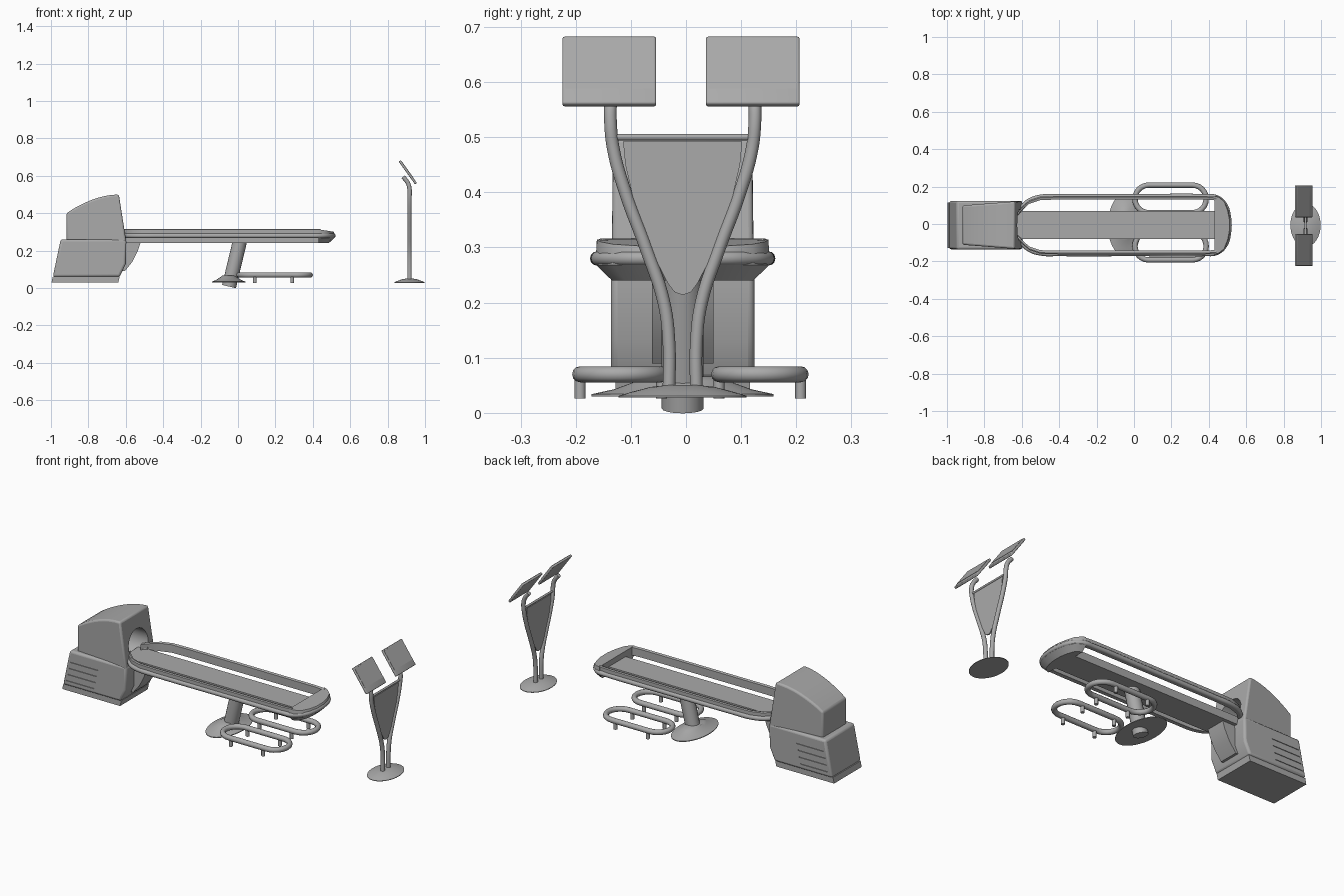
import bpy
import bmesh
from math import sin, cos, pi, radians, atan2
from mathutils import Vector, Matrix

cube = bpy.data.objects.get("Cube")
if cube:
    bpy.data.objects.remove(cube, do_unlink=True)

grey = bpy.data.materials.new("plain_grey")
grey.use_nodes = True
grey.diffuse_color = (0.4, 0.4, 0.4, 1)
grey.node_tree.nodes["Principled BSDF"].inputs["Base Color"].default_value = (0.4, 0.4, 0.4, 1)
CY = -0.006  # shared centre line of the bench and the stand


def activate(ob):
    bpy.ops.object.select_all(action='DESELECT')
    ob.select_set(True)
    bpy.context.view_layer.objects.active = ob


def finish(ob):
    ob.data.materials.clear()
    ob.data.materials.append(grey)
    activate(ob)
    bpy.ops.object.shade_smooth_by_angle(angle=radians(35))
    return ob


def apply_modifier(ob, kind, **settings):
    mod = ob.modifiers.new(kind.title(), kind)
    for key, value in settings.items():
        setattr(mod, key, value)
    activate(ob)
    bpy.ops.object.modifier_apply(modifier=mod.name)


def from_bmesh(name, bm):
    bmesh.ops.recalc_face_normals(bm, faces=bm.faces)
    mesh = bpy.data.meshes.new(name)
    bm.to_mesh(mesh)
    bm.free()
    ob = bpy.data.objects.new(name, mesh)
    bpy.context.collection.objects.link(ob)
    return ob


def loft(name, rings):
    """Skin a stack of equal-length rings and close both ends."""
    bm = bmesh.new()
    loops = [[bm.verts.new(p) for p in ring] for ring in rings]
    n = len(loops[0])
    for low, high in zip(loops, loops[1:]):
        for i in range(n):
            j = (i + 1) % n
            bm.faces.new((low[i], low[j], high[j], high[i]))
    bm.faces.new(loops[0][::-1])
    bm.faces.new(loops[-1])
    return finish(from_bmesh(name, bm))


def side_extrude(name, profile, half, bevel=0.0):
    """Extrude an x-z profile across y; half(x) gives the half width."""
    ob = loft(name, [[(x, CY + s * half(x), z) for x, z in profile] for s in (-1, 1)])
    if bevel:
        apply_modifier(ob, 'BEVEL', width=bevel, segments=3, limit_method='ANGLE')
        finish(ob)
    return ob


def tube(name, points, radius, cyclic=False, smooth=True, sides=4):
    cu = bpy.data.curves.new(name, 'CURVE')
    cu.dimensions = '3D'
    cu.bevel_depth, cu.bevel_resolution = radius, sides
    cu.use_fill_caps = True
    cu.resolution_u = 6
    sp = cu.splines.new('BEZIER' if smooth else 'POLY')
    pts = sp.bezier_points if smooth else sp.points
    pts.add(len(points) - 1)
    for p, co in zip(pts, points):
        if smooth:
            p.co = co
            p.handle_left_type = p.handle_right_type = 'AUTO'
        else:
            p.co = (*co, 1)
    sp.use_cyclic_u = cyclic
    ob = bpy.data.objects.new(name, cu)
    bpy.context.collection.objects.link(ob)
    activate(ob)
    bpy.ops.object.convert(target='MESH')
    return finish(bpy.context.object)


def box(name, size, matrix, bevel=0.0):
    bm = bmesh.new()
    bmesh.ops.create_cube(bm, size=1, matrix=matrix @ Matrix.Diagonal((*size, 1)))
    ob = from_bmesh(name, bm)
    if bevel:
        apply_modifier(ob, 'BEVEL', width=bevel, segments=3)
    return finish(ob)


def flared_base(name, cx, rx, ry, rings):
    return loft(name, [[(cx + rx * s * cos(a), CY + ry * s * sin(a), z)
                        for a in (2 * pi * i / 40 for i in range(40))] for s, z in rings])


def carve(ob, cutter):
    apply_modifier(ob, 'BOOLEAN', operation='DIFFERENCE', solver='EXACT', object=cutter)
    finish(ob)


# Console: lower housing, plinth, tapering hood and the nose under the bench
housing = side_extrude("console_housing", [(-0.99, 0.06), (-0.948, 0.26), (-0.597, 0.26),
                       (-0.6, 0.13), (-0.632, 0.06)], lambda x: 0.13, 0.012)
side_extrude("console_plinth", [(-0.997, 0.03), (-0.99, 0.062), (-0.632, 0.062), (-0.64, 0.03)],
             lambda x: 0.122)
arch = [(-0.917 + 0.28 * t, 0.4 + 0.1 * sin(t * pi / 2) ** 0.9) for t in (i / 8 for i in range(9))]
hood = side_extrude("console_hood", [(-0.917, 0.245)] + arch + [(-0.597, 0.245)],
                    lambda x: 0.105 + 0.025 * (x + 0.917) / 0.32, 0.01)
side_extrude("console_nose", [(-0.64, 0.245), (-0.52, 0.245), (-0.535, 0.2), (-0.565, 0.14),
             (-0.605, 0.09), (-0.64, 0.09)], lambda x: 0.056)

# Arm tunnel in the console, then shallow vent slots on both sides
tunnel = tube("tunnel_cutter", [(-0.85, CY, 0.335), (-0.5, CY, 0.335)], 0.085, smooth=False, sides=8)
carve(housing, tunnel)
carve(hood, tunnel)
bpy.data.objects.remove(tunnel, do_unlink=True)
for side in (-1, 1):
    for i in range(4):
        z = 0.09 + 0.036 * i
        slot = box("slot_cutter", (0.17, 0.01, 0.005),
                   Matrix.Translation((-0.88 + 0.008 * i, CY + side * 0.131, z)))
        carve(housing, slot)
        bpy.data.objects.remove(slot, do_unlink=True)

# Bench: bed, outer tube, raised inner band and end cap
side_extrude("bench_bed", [(-0.66, 0.24), (-0.66, 0.283), (0.44, 0.283), (0.44, 0.24)],
             lambda x: 0.075)
half_rail = [(-0.63, 0.06), (-0.6, 0.095), (-0.56, 0.13), (-0.5, 0.15), (-0.4, 0.153), (0, 0.153),
             (0.38, 0.153), (0.44, 0.148), (0.485, 0.11), (0.505, 0.05)]
outline = half_rail + [(x, -y) for x, y in reversed(half_rail)]
tube("bench_rail", [(x, CY + y, 0.28) for x, y in outline], 0.013)


def inset(s, z):
    return [(x - 0.012 * (x > 0.4), CY + y * s, z) for x, y in outline]


for side, path in (("left", half_rail[:8]), ("right", [(x, -y) for x, y in half_rail[:8]])):
    s = 1 if side == "left" else -1
    loft(side + "_rail_band", [[(x, CY + y + s * dy, z) for dy, z in
         ((0.003, 0.268), (0.003, 0.312), (-0.003, 0.316), (-0.016, 0.312), (-0.016, 0.268))]
         for x, y in path])

cap_half = [(0.43, 0.16), (0.455, 0.154), (0.485, 0.13), (0.505, 0.08), (0.515, 0.03)]
cap = cap_half + [(x, -y) for x, y in reversed(cap_half)]
loft("bench_end_cap", [[(0.43 + (x - 0.43) * k, CY + y * w, z - (x - 0.43) * drop) for x, y in cap]
     for k, w, z, drop in ((0.65, 0.8, 0.24, 0), (1, 0.98, 0.268, 0), (1, 0.98, 0.295, 0),
                           (0.94, 0.97, 0.314, 0.15))])

# Leaning support post on a flared foot
tube("bench_post", [(-0.048, CY, 0.008), (0.01, CY, 0.25)], 0.038, smooth=False, sides=6)
flared_base("bench_foot", -0.05, 0.09, 0.165,
            [(1, 0.03), (1, 0.034), (0.75, 0.043), (0.5, 0.058), (0.38, 0.066)])

# Stadium-shaped foot loops on short legs
for name, cy in (("left", 0.134), ("right", -0.118)):
    r = 0.074
    arcs = [(cx + r * cos(a0 + pi * i / 12), cy + r * sin(a0 + pi * i / 12), 0.07)
            for cx, a0 in ((0.312, -pi / 2), (0.079, pi / 2)) for i in range(13)]
    tube(name + "_foot_loop", arcs, 0.0145, cyclic=True, smooth=False)
    for x in (0.09, 0.29):
        for dy in (-r, r):
            tube(name + "_loop_leg", [(x, cy + dy, 0.026), (x, cy + dy, 0.07)], 0.01, smooth=False)

# Information stand: foot, two curved posts, cross bar, pointed panel
SX = 0.917
flared_base("stand_foot", SX, 0.081, 0.116,
            [(1, 0.028), (1, 0.031), (0.8, 0.038), (0.5, 0.047), (0.2, 0.051)])
post_path = [(0, 0.025, 0.028), (0, 0.025, 0.13), (0, 0.034, 0.2), (0, 0.067, 0.3), (0, 0.104, 0.4),
             (0, 0.126, 0.48), (0, 0.131, 0.53), (-0.008, 0.131, 0.56), (-0.034, 0.131, 0.595)]
panel_half = [(0.108, 0.492), (0.104, 0.45), (0.09, 0.39), (0.07, 0.33), (0.045, 0.27),
              (0.027, 0.235), (0.015, 0.219), (0.004, 0.215)]
panel = panel_half + [(-y, z) for y, z in reversed(panel_half)]
loft("stand_panel", [[(SX + dx, CY + y, z) for y, z in panel] for dx in (-0.004, 0.004)])
tube("stand_cross_bar", [(SX, CY - 0.128, 0.5), (SX, CY + 0.128, 0.5)], 0.006, smooth=False)

# Tilted display boards with a thin raised sheet on each
tilt = Matrix.Rotation(atan2(0.58, 0.81), 4, 'Y').inverted()
for name, s in (("left", 1), ("right", -1)):
    tube(name + "_stand_post", [(SX + x, CY + s * y, z) for x, y, z in post_path], 0.0115)
    place = Matrix.Translation((0.908, CY - 0.003 + s * 0.13, 0.619)) @ tilt
    box(name + "_display_board", (0.013, 0.17, 0.15), place, 0.004)
    box(name + "_display_sheet", (0.002, 0.16, 0.112),
        place @ Matrix.Translation((0.0068, 0, 0.013)))
